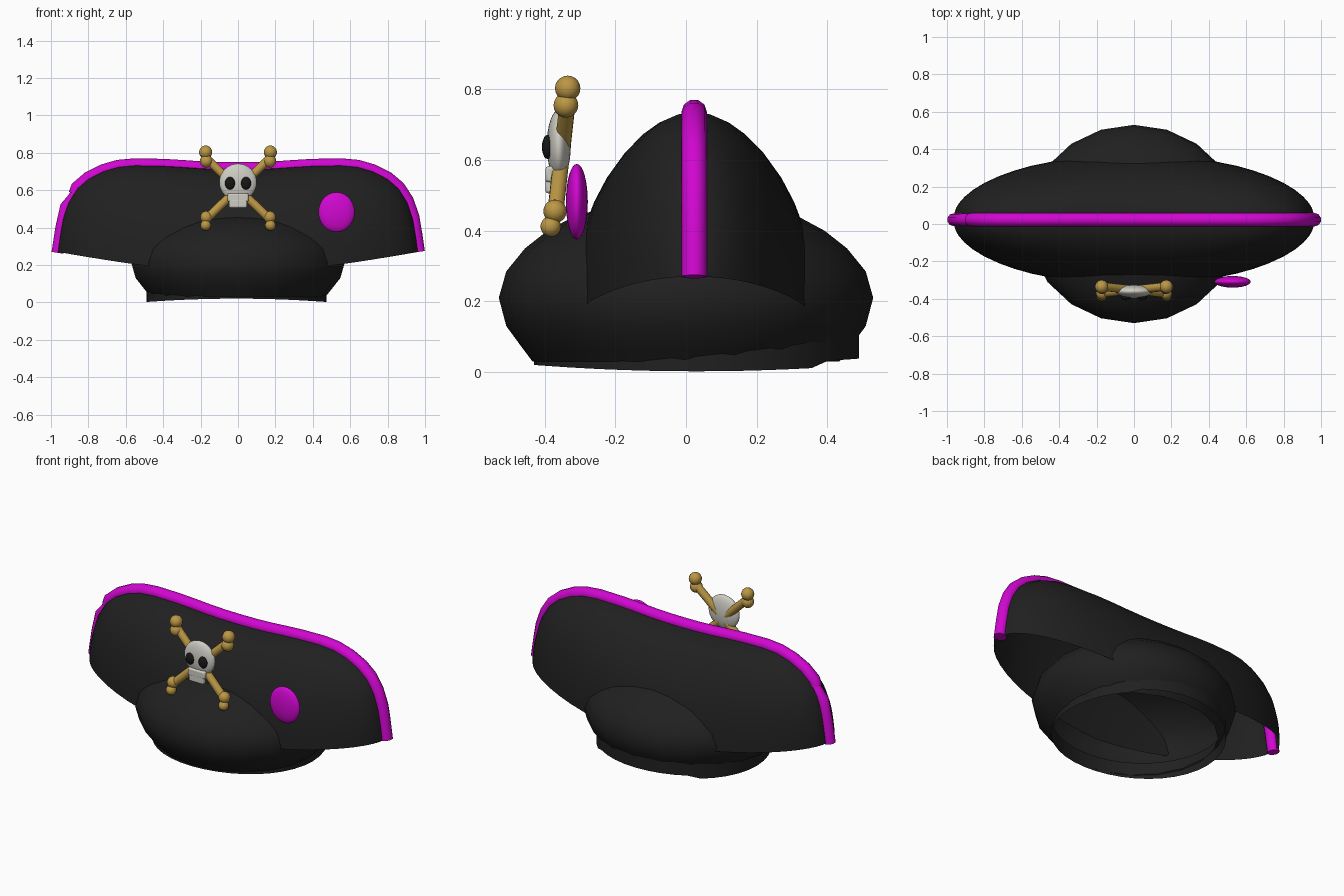
import bpy, bmesh, math
from mathutils import Vector

if "Cube" in bpy.data.objects:
    bpy.data.objects.remove(bpy.data.objects["Cube"])


def material(name, rgb):
    m = bpy.data.materials.new(name)
    m.diffuse_color = (*rgb, 1)
    m.use_nodes = True
    m.node_tree.nodes["Principled BSDF"].inputs["Base Color"].default_value = m.diffuse_color
    return m


BLACK = material("black felt", (0.0145, 0.0145, 0.0145))
PINK = material("magenta", (0.64, 0.002, 0.64))
GOLD = material("gold", (0.50, 0.31, 0.06))
BONE = material("bone white", (0.62, 0.61, 0.55))
EYE = material("eye black", (0.008, 0.008, 0.008))


def finish(ob, name, mat, angle=50):
    ob.name = name
    ob.data.materials.clear()
    ob.data.materials.append(mat)
    bpy.ops.object.select_all(action='DESELECT')
    ob.select_set(True)
    bpy.context.view_layer.objects.active = ob
    bpy.ops.object.shade_smooth_by_angle(angle=math.radians(angle))
    return ob


def loft(name, rings, mat, closed):
    """Skin a list of equally long point rows."""
    bm = bmesh.new()
    rows = [[bm.verts.new(p) for p in r] for r in rings]
    n = len(rows[0])
    for a, b in zip(rows, rows[1:]):
        for i in range(n if closed else n - 1):
            j = (i + 1) % n
            bm.faces.new((a[i], a[j], b[j], b[i]))
    bmesh.ops.remove_doubles(bm, verts=bm.verts, dist=0.0005)
    bmesh.ops.recalc_face_normals(bm, faces=bm.faces)
    me = bpy.data.meshes.new(name)
    bm.to_mesh(me)
    bm.free()
    ob = bpy.data.objects.new(name, me)
    bpy.context.collection.objects.link(ob)
    return finish(ob, name, mat)


def ball(name, loc, radii, mat, seg=20, rings=12):
    bpy.ops.mesh.primitive_uv_sphere_add(segments=seg, ring_count=rings, radius=1, location=loc)
    ob = bpy.context.object
    ob.scale = radii
    return finish(ob, name, mat)


def rod(name, a, b, r, mat):
    a, b = Vector(a), Vector(b)
    bpy.ops.mesh.primitive_cylinder_add(vertices=12, radius=r, depth=(b - a).length, location=(a + b) / 2)
    ob = bpy.context.object
    ob.rotation_euler = (b - a).to_track_quat('Z', 'Y').to_euler()
    return finish(ob, name, mat)


def block(name, loc, size, mat):
    bpy.ops.mesh.primitive_cube_add(size=1, location=loc)
    ob = bpy.context.object
    ob.scale = size
    bpy.ops.object.transform_apply(location=False, rotation=False, scale=True)
    mod = ob.modifiers.new("bevel", 'BEVEL')
    mod.width, mod.segments = 0.008, 2
    return finish(ob, name, mat)


def tube(name, pts, r, mat):
    cu = bpy.data.curves.new(name, 'CURVE')
    cu.dimensions = '3D'
    cu.bevel_depth, cu.bevel_resolution, cu.use_fill_caps = r, 3, True
    sp = cu.splines.new('POLY')
    sp.points.add(len(pts) - 1)
    for p, co in zip(sp.points, pts):
        p.co = (*co, 1)
    ob = bpy.data.objects.new(name, cu)
    bpy.context.collection.objects.link(ob)
    bpy.ops.object.select_all(action='DESELECT')
    ob.select_set(True)
    bpy.context.view_layer.objects.active = ob
    bpy.ops.object.convert(target='MESH')
    return finish(bpy.context.object, name, mat)


# Crown: twenty-sided squashed dome, open underneath
profile = [(.82, .03), (.87, .065), (.96, .13), (1, .21), (.96, .285), (.86, .35),
           (.74, .40), (.6, .44), (.4, .47), (.2, .485), (0, .49)]
circle = [math.radians(18 * i) for i in range(20)]
loft("crown", [[(.57 * f * math.cos(t), .53 * f * math.sin(t), z) for t in circle]
               for f, z in profile], BLACK, True)

# Headband: thin ring whose lower rim rises at front and back
turn = [math.tau * i / 40 for i in range(40)]


def band_row(z, lift):
    return [(-.008 + .482 * math.cos(t), .03 + .46 * math.sin(t),
             z + lift * math.sin(t) ** 2 + (lift if math.sin(t) > .8 else 0)) for t in turn]


loft("headband", [band_row(.002, .018), band_row(.11, 0)], BLACK, True)

# Brim: upturned shell with an oval plan and arched cross-sections
half = [(0, .715), (.1, .716), (.2, .72), (.3, .727), (.4, .733), (.55, .736), (.64, .728), (.72, .705),
        (.8, .665), (.86, .615), (.905, .545), (.935, .46), (.952, .36), (.965, .27)]
ridge = [(-x, z) for x, z in reversed(half[1:])] + half
CY = .023
sections = []
for x, top in ridge:
    w = .35 * math.sqrt(max(0, 1 - (x / .967) ** 2))
    low = .148 + .122 * (abs(x) / .965) ** 1.4
    sections.append([(x, CY - w * math.cos(math.pi * i / 20),
                      low + (top - low) * math.sin(math.pi * i / 20)) for i in range(21)])
loft("brim", sections, BLACK, False)

# Trim along the ridge, with a short separate piece overlapping at the left tip
tube("brim_trim", [(-.872, CY, .58)] + [(x, CY, z) for x, z in ridge if x > -.87], .036, PINK)
tube("left_trim_end", [(-.965, CY, .265), (-.944, CY, .4), (-.92, CY, .51),
                       (-.885, CY, .55), (-.85, CY, .60)], .034, PINK)

# Round badge
ball("badge", (.527, -.309, .482), (.097, .031, .107), PINK, 32, 16)

# Skull
ball("skull", (0, -.36, .642), (.1, .034, .1), BONE, 24, 16)
block("upper_jaw", (0, -.383, .56), (.112, .03, .045), BONE)
block("lower_jaw", (0, -.384, .528), (.098, .028, .045), BONE)

for side, s in (("left", -1), ("right", 1)):
    ball(side + "_eye", (s * .043, -.392, .637), (.027, .016, .034), EYE, 16, 10)
    # Crossed bones with two knobs on each end
    rod(side + "_bone", (s * .165, -.335, .765), (-s * .165, -.37, .45), .023, GOLD)
    ball(side + "_top_outer_knob", (s * .173, -.335, .803), (.036,) * 3, GOLD, 14, 10)
    ball(side + "_top_inner_knob", (s * .17, -.34, .755), (.035,) * 3, GOLD, 14, 10)
    ball(side + "_low_inner_knob", (s * .17, -.371, .455), (.033,) * 3, GOLD, 14, 10)
    ball(side + "_low_outer_knob", (s * .173, -.383, .412), (.029,) * 3, GOLD, 14, 10)
